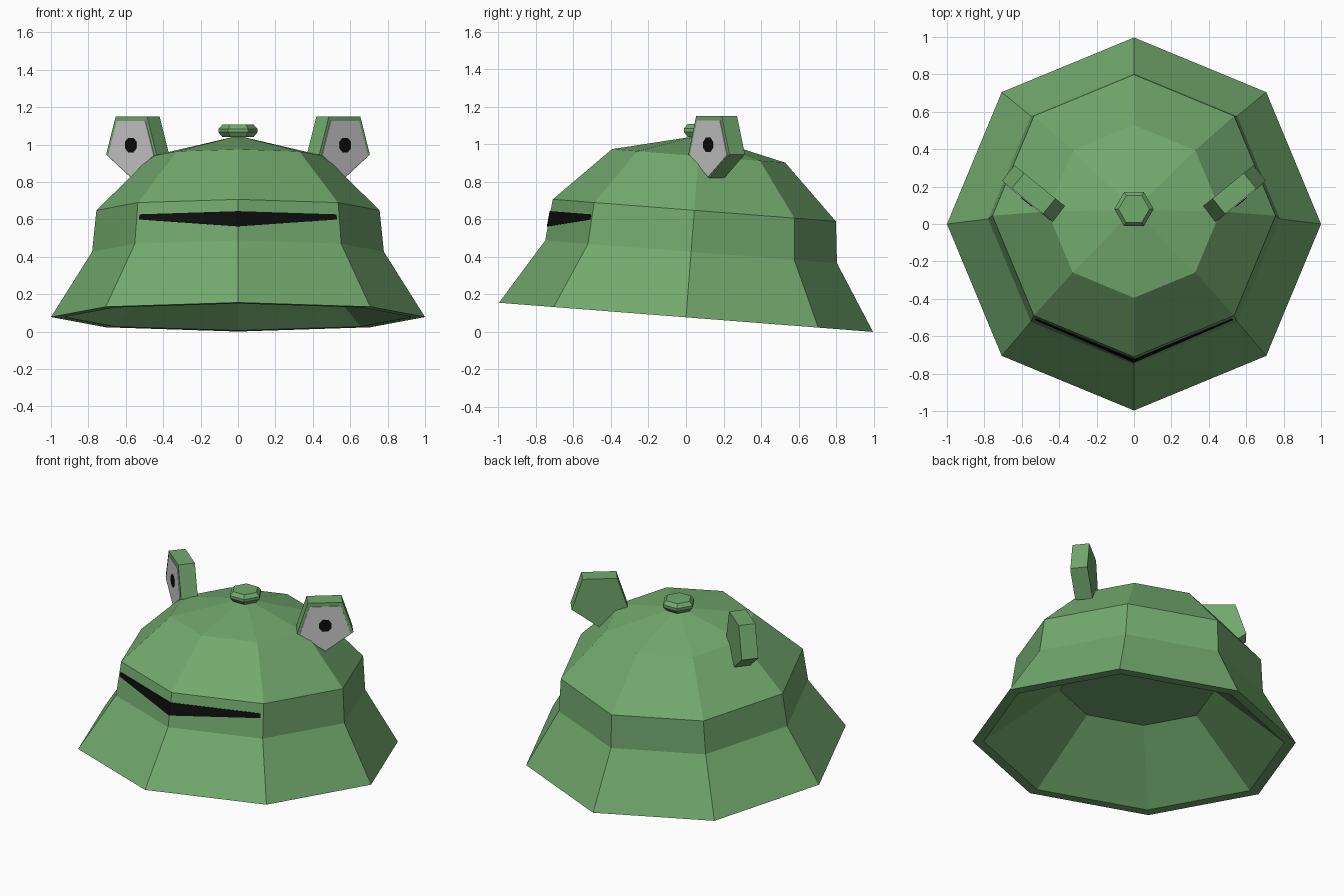
import bpy, bmesh, math
from mathutils import Matrix, Vector

if "Cube" in bpy.data.objects:
    bpy.data.objects.remove(bpy.data.objects["Cube"])


def material(name, rgb):
    m = bpy.data.materials.new(name)
    m.diffuse_color = (*rgb, 1)
    m.use_nodes = True
    m.node_tree.nodes["Principled BSDF"].inputs["Base Color"].default_value = m.diffuse_color
    return m


GREEN = material("green", (0.17, 0.40, 0.155))
WHITE = material("eye white", (0.60, 0.60, 0.60))
BLACK = material("black", (0.004, 0.004, 0.004))


def finish(bm, name, mat, matrix=Matrix()):
    bmesh.ops.recalc_face_normals(bm, faces=bm.faces)
    bm.transform(matrix)
    me = bpy.data.meshes.new(name)
    bm.to_mesh(me)
    bm.free()
    me.materials.append(mat)
    ob = bpy.data.objects.new(name, me)
    bpy.context.collection.objects.link(ob)
    return ob


def rings(name, profile, sides, mat, matrix=Matrix(), start=0.0):
    """Stack of regular polygons (radius, height), closed at both ends."""
    bm = bmesh.new()
    loops = []
    for r, h in profile:
        count = sides if r > 0 else 1
        loops.append([bm.verts.new((r * math.cos(start + math.tau * i / sides),
                                    r * math.sin(start + math.tau * i / sides), h))
                      for i in range(count)])
    for a, b in zip(loops, loops[1:]):
        for i in range(sides):
            j = (i + 1) % sides
            if len(b) == 1:
                bm.faces.new((a[i], a[j], b[0]))
            else:
                bm.faces.new((a[i], a[j], b[j], b[i]))
    for loop in (loops[0], loops[-1]):
        if len(loop) > 1:
            bm.faces.new(loop)
    return finish(bm, name, mat, matrix)


# Hat shell: hollow underside, then outer brim, band and crown, leaning back
tilt = math.radians(-4.45)
lean = Matrix.Translation((0, 0, 0.0776)) @ Matrix.Rotation(tilt, 4, 'X')
low, high = (0.78, 0.35), (0.757, 0.572)
rings("hat_shell", [(0.478, 0.355), (0.93, 0), (1, 0), low, high,
                    (0.463, 0.863), (0, 0.972)], 8, GREEN, lean)

# Mouth: thin tapered plate folded round the front corner of the band
bm = bmesh.new()


def band_point(t, h, lift):
    f = (h - low[1]) / (high[1] - low[1])
    r = low[0] + (high[0] - low[0]) * f + lift
    c = math.sqrt(0.5)
    return bm.verts.new((t * r * c, -r + abs(t) * r * (1 - c), h))


layers = []
for lift in (0.005, -0.003):
    layers.append([[band_point(t, h, lift) for h in (bottom, 0.508)]
                   for t, bottom in ((-0.97, 0.480), (0, 0.426), (0.97, 0.480))])
front, back = layers
for i in range(2):
    for s in layers:
        bm.faces.new((s[i][0], s[i + 1][0], s[i + 1][1], s[i][1]))
    for k in (0, 1):
        bm.faces.new((front[i][k], front[i + 1][k], back[i + 1][k], back[i][k]))
for i in (0, 2):
    bm.faces.new((front[i][0], front[i][1], back[i][1], back[i][0]))
finish(bm, "mouth", BLACK, lean)

# Top button
rings("top_button", [(0.083, 1.04), (0.105, 1.066), (0.105, 1.084), (0.083, 1.107)],
      6, GREEN, Matrix.Translation((0, 0.08, 0)))

# Eyes: pentagon blocks pointing down, turned outward, with white and pupil plates
for side, label in ((1, "right"), (-1, "left")):
    # local z is the viewing direction of the eye, local y is up
    place = (Matrix.Translation((side * 0.57, 0.122, 1.003))
             @ Matrix.Rotation(side * math.radians(39), 4, 'Z')
             @ Matrix.Rotation(math.radians(90), 4, 'X'))
    down = -math.pi / 2
    rings(label + "_eye_block", [(0.183, -0.106), (0.183, 0)], 5, GREEN, place, down)
    rings(label + "_eye_white", [(0.165, -0.002), (0.165, 0.004)], 5, WHITE,
          place @ Matrix.Translation((0, -0.01, 0)), down)
    rings(label + "_pupil", [(0.042, 0.002), (0.042, 0.008)], 8, BLACK,
          place @ Matrix.Translation((0, -0.006, 0)), math.pi / 8)
